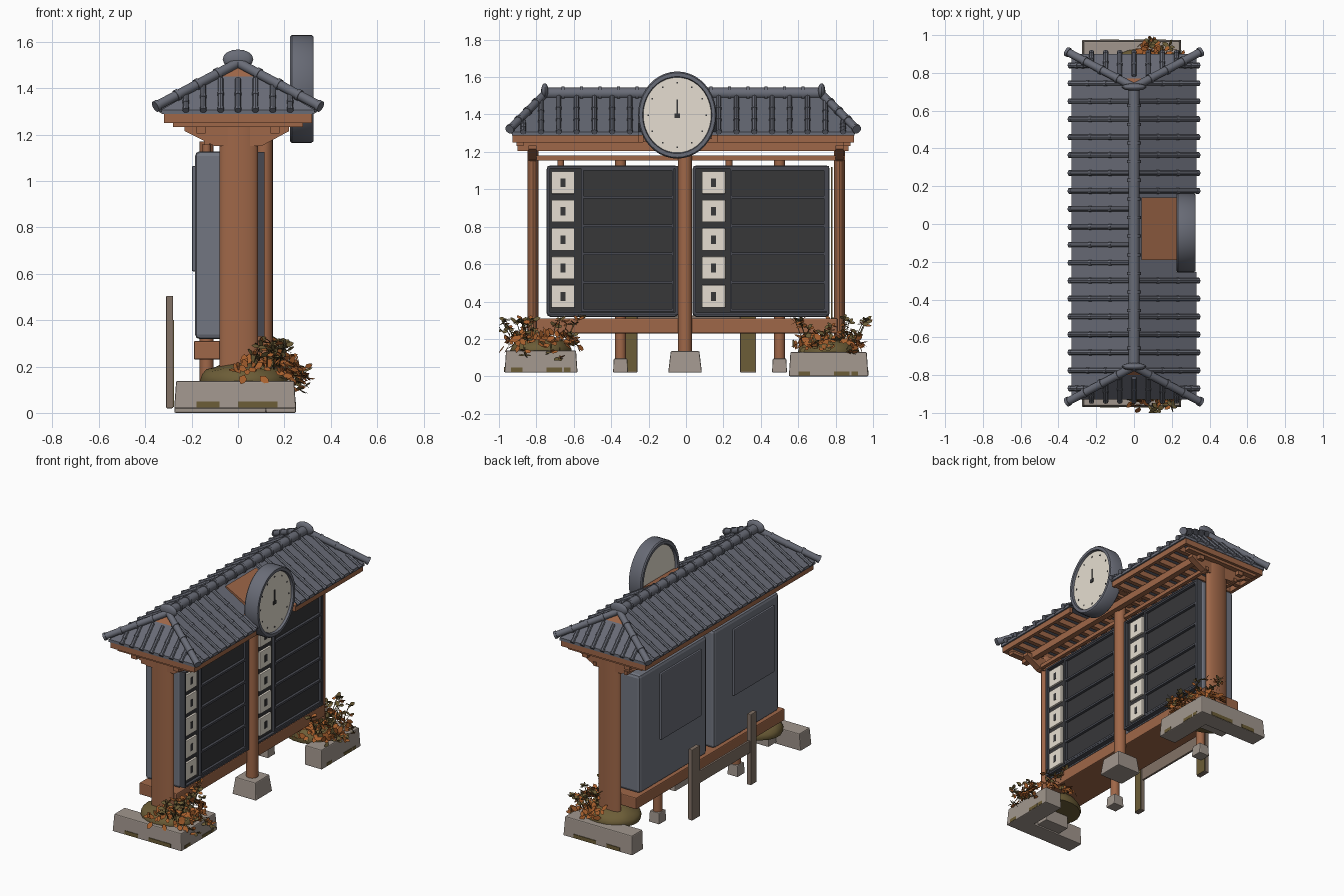
import bpy, bmesh, math, random
from mathutils import Vector, Matrix

random.seed(4)
if "Cube" in bpy.data.objects:
    bpy.data.objects.remove(bpy.data.objects["Cube"])

def material(name, rgb):
    col = [((c / 255 + 0.055) / 1.055) ** 2.4 for c in rgb] + [1]
    m = bpy.data.materials.new(name)
    m.use_nodes = True
    m.diffuse_color = col
    m.node_tree.nodes["Principled BSDF"].inputs["Base Color"].default_value = col
    return m

SLATE = material("slate_grey", (105, 108, 119))
LIGHT = material("light_slate", (114, 118, 129))
FRAME = material("dark_slate", (71, 73, 81))
DARK = material("charcoal", (55, 55, 57))
WOOD = material("brown_wood", (159, 103, 72))
OLD = material("weathered_wood", (130, 114, 102))
STONE = material("pale_stone", (161, 150, 141))
CREAM = material("cream", (230, 222, 209))
RUST = material("rust_leaf", (166, 95, 45))
MOSS = material("olive_moss", (108, 93, 55))

def finish(bm, name, mats, smooth=False, bevel=0):
    bmesh.ops.recalc_face_normals(bm, faces=bm.faces)
    me = bpy.data.meshes.new(name)
    bm.to_mesh(me)
    bm.free()
    for m in mats:
        me.materials.append(m)
    ob = bpy.data.objects.new(name, me)
    bpy.context.collection.objects.link(ob)
    if bevel:
        mod = ob.modifiers.new("bevel", "BEVEL")
        mod.width, mod.segments = bevel, 2
    if smooth:
        bpy.ops.object.select_all(action="DESELECT")
        ob.select_set(True)
        bpy.context.view_layer.objects.active = ob
        bpy.ops.object.shade_smooth_by_angle(angle=math.radians(40))
    return ob

def boxes(name, mat, specs, bevel=0, taper=1):
    bm = bmesh.new()
    for spec in specs:
        mid = [(a + b) / 2 for a, b in spec]
        for v in bmesh.ops.create_cube(bm, size=1)["verts"]:
            k = taper if v.co.z > 0 else 1
            v.co = [m + c * (b - a) * s for m, c, (a, b), s in zip(mid, v.co, spec, (k, k, 1))]
    return finish(bm, name, [mat], bevel=bevel)

def prism(bm, pts, vec):
    face = bm.faces.new([bm.verts.new(p) for p in pts])
    ext = bmesh.ops.extrude_face_region(bm, geom=[face])["geom"]
    top = [g for g in ext if isinstance(g, bmesh.types.BMVert)]
    bmesh.ops.translate(bm, vec=vec, verts=top)
    return top

def add_rod(bm, a, b, r, seg=10):
    a, b = Vector(a), Vector(b)
    rot = (b - a).to_track_quat("Z", "Y").to_matrix().to_4x4()
    bmesh.ops.create_cone(bm, cap_ends=True, segments=seg, radius1=r, radius2=r,
                          depth=(b - a).length, matrix=Matrix.Translation((a + b) / 2) @ rot)

def add_tile_roll(bm, a, b, r, rings, seg=10):
    # round roof roll with overlapping collars
    a, b = Vector(a), Vector(b)
    add_rod(bm, a, b, r, seg)
    d = (b - a).normalized() * 0.008
    for i in range(rings):
        p = a.lerp(b, (i + 1) / rings)
        add_rod(bm, p - d, p + d, r * 1.2, seg)

# ---- Roof: hipped solid with small gable vents, notched for the clock ----
RIDGE, EAVE, HX, HY, RY, CY = 1.50, 1.307, 0.33, 0.915, 0.74, -0.015
def roof_z(x):
    return RIDGE - (RIDGE - EAVE) * abs(x) / HX

bm = bmesh.new()
low = [bm.verts.new((sx * HX, CY + sy * HY, 1.288)) for sx, sy in ((-1, -1), (1, -1), (1, 1), (-1, 1))]
eave = [bm.verts.new((v.co.x, v.co.y, EAVE)) for v in low]
r0, r1 = (bm.verts.new((0, CY + s * RY, RIDGE)) for s in (-1, 1))
for f in [low, (eave[0], eave[1], r0), (eave[2], eave[3], r1), (eave[1], eave[2], r1, r0),
          (eave[3], eave[0], r0, r1)] + [(low[i - 1], low[i], eave[i], eave[i - 1]) for i in range(4)]:
    bm.faces.new(f)
for co, no in (((0, -0.255, 0), (0, 1, 0)), ((0, 0.165, 0), (0, 1, 0)),
               ((0.224, 0, 0), (1, 0, 0)), ((0, 0, 1.45), (0, 0, 1))):
    bmesh.ops.bisect_plane(bm, geom=bm.verts[:] + bm.edges[:] + bm.faces[:], plane_co=co, plane_no=no)
bm.normal_update()
notch = []
for f in bm.faces:
    c = f.calc_center_median()
    f.material_index = int(abs(f.normal.y) > 0.4 and c.z > 1.45)
    if c.x > 0.224 and -0.255 < c.y < 0.165:
        notch.append(f)
bmesh.ops.delete(bm, geom=notch, context="FACES")
finish(bm, "roof_body", [SLATE, WOOD])

# Tile rolls down the long slopes and the hip ends
bm = bmesh.new()
for i in range(-9, 10):
    y = CY + i * 0.095
    over = max(0, abs(y - CY) - RY) / (HY - RY)
    for s in (-1, 1):
        x0 = s * (0.02 + over * HX)
        if abs(x0) < HX - 0.03 and not (s > 0 and -0.25 < y < 0.16):
            add_tile_roll(bm, (x0, y, roof_z(x0) + 0.005), (s * 0.337, y, EAVE + 0.003), 0.013, 3, 8)
for s in (-1, 1):
    for i in range(-3, 4):
        x = i * 0.075
        t = max(abs(x) / HX, 0.33)
        add_tile_roll(bm, (x, CY + s * (RY + t * (HY - RY)), RIDGE - t * (RIDGE - EAVE) + 0.004),
                      (x, CY + s * (HY + 0.006), EAVE + 0.003), 0.012, 2, 8)
finish(bm, "roof_tile_rolls", [SLATE], True)

# Ridge roll, hip rolls and end knobs
bm = bmesh.new()
add_tile_roll(bm, (0, CY - RY, 1.513), (0, CY + RY, 1.513), 0.03, 15, 12)
for sy in (-1, 1):
    for sx in (-1, 1):
        add_tile_roll(bm, (0, CY + sy * RY, 1.51), (sx * 0.35, CY + sy * 0.925, 1.324), 0.021, 4, 12)
    knob = Matrix.Translation((0, CY + sy * RY, 1.525)) @ Matrix.Diagonal((0.066, 0.02, 0.042, 1))
    bmesh.ops.create_uvsphere(bm, u_segments=16, v_segments=8, radius=1, matrix=knob)
finish(bm, "roof_ridge_and_hips", [SLATE], True)

# ---- Timber under the roof ----
frame = [((-0.32, -0.298), (-0.925, 0.895), (1.25, 1.29)),
         ((0.298, 0.32), (-0.925, -0.255), (1.25, 1.29)), ((0.298, 0.32), (0.165, 0.895), (1.25, 1.29))]
for s in (-1, 1):
    y = CY + s * 0.9
    frame += [((-0.32, 0.32), (y - 0.012, y + 0.012), (1.25, 1.29)),
              ((-0.28, 0.28), (y * 0.97 - 0.02, y * 0.97 + 0.02), (1.232, 1.252)),
              ((s * 0.16 - 0.02, s * 0.16 + 0.02), (-0.9, 0.87), (1.205, 1.252))]
boxes("eave_frame", WOOD, frame)
boxes("rafters", WOOD, [((-0.3, 0.22 if -3 < i < 2 else 0.3), (CY + i * 0.1 - 0.015, CY + i * 0.1 + 0.015), (1.252, 1.289))
                        for i in range(-8, 9)])
boxes("top_rails", WOOD, [((x - 0.012, x + 0.012), (-0.84, 0.85), (1.155, 1.18)) for x in (-0.135, 0.1)])
bm = bmesh.new()
for y in (-0.842, 0.798):
    prism(bm, [(x, y, z) for x, z in ((-0.23, 1.235), (-0.23, 1.215), (-0.1, 1.15), (0.1, 1.15),
                                      (0.22, 1.215), (0.22, 1.235))], (0, 0.044, 0))
finish(bm, "post_brackets", [WOOD])

# ---- Posts ----
for name, y in (("front_post", -0.818), ("back_post", 0.82)):
    bm = bmesh.new()
    add_rod(bm, (0, 0, 0.1), (0, 0, 1.26), 0.083, 24)
    for v in bm.verts:
        v.co = (v.co.x + 0.003, v.co.y * 0.36 + y, v.co.z)
    finish(bm, name, [WOOD], True)
boxes("back_post_moss_strip", MOSS, [((-0.04, 0.04), (0.776, 0.784), (0.31, 1.12))])
bm = bmesh.new()
add_rod(bm, (0.112, -0.005, 0.1), (0.112, -0.005, 1.26), 0.038, 20)
for y, z0, z1, r in ((-0.35, 0.06, 1.17, 0.03), (0.5, 0.06, 1.17, 0.03), (-0.67, 1.1, 1.16, 0.018), (0.23, 1.1, 1.16, 0.018)):
    add_rod(bm, (-0.135, y, z0), (-0.135, y, z1), r, 16)
finish(bm, "middle_posts", [WOOD], True)
boxes("centre_post_base", STONE, [((0.022, 0.202), (-0.095, 0.085), (0.02, 0.135))], 0.006, 0.85)
boxes("rear_post_bases", STONE, [((-0.175, -0.095), (y - 0.04, y + 0.04), (0.02, 0.095)) for y in (-0.35, 0.5)], 0.005, 0.9)
boxes("lower_beam", WOOD, [((-0.19, 0.095), (-0.8, 0.81), (0.23, 0.31))], 0.006)

# ---- Two display cabinets ----
for side, y0, y1, plate_y, slot, rear in (
        ("front", -0.745, -0.04, (-0.72, -0.595), (-0.555, -0.07), (-0.68, -0.24)),
        ("back", 0.035, 0.768, (0.085, 0.21), (0.24, 0.745), (0.11, 0.55))):
    boxes(side + "_cabinet", LIGHT, [((-0.185, 0.085), (y0, y1), (0.318, 1.128))], 0.02)
    boxes(side + "_cabinet_rear_panel", SLATE, [((-0.199, -0.18), rear, (0.61, 1.065))], 0.006)
    boxes(side + "_display_board", DARK, [((0.07, 0.094), (y0 + 0.01, y1 - 0.008), (0.335, 1.12))])
    boxes(side + "_display_rim", FRAME, [((0.07, 0.115), (y, y + 0.014), (0.33, 1.123)) for y in (y0 + 0.004, y1 - 0.018)]
          + [((0.07, 0.115), (y0 + 0.004, y1 - 0.004), (z, z + 0.012)) for z in (0.33, 1.112)])
    lines = [((0.09, 0.112), slot, (z - 0.007, z + 0.007)) for z in [0.353 + i * 0.151 for i in range(6)]]
    lines += [((0.09, 0.112), (y - 0.006, y + 0.006), (0.346, 1.115)) for y in slot]
    boxes(side + "_slot_frame", FRAME, lines)
    rows = [0.428 + i * 0.152 for i in range(5)]
    boxes(side + "_number_plates", CREAM, [((0.09, 0.108), plate_y, (z - 0.06, z + 0.06)) for z in rows], 0.004)
    m = sum(plate_y) / 2
    boxes(side + "_plate_marks", DARK, [((0.106, 0.11), (m - 0.013, m + 0.013), (z - 0.025, z + 0.022)) for z in rows])

# ---- Clock on its sloping wooden mount ----
def lathe(name, mat, profile):
    bm = bmesh.new()
    vs = [bm.verts.new((x, 0, r)) for x, r in profile]
    es = [bm.edges.new(pair) for pair in zip(vs, vs[1:])]
    bmesh.ops.spin(bm, geom=vs + es, axis=(1, 0, 0), cent=(0, 0, 0), angle=math.tau, steps=40)
    bmesh.ops.remove_doubles(bm, verts=bm.verts, dist=0.0005)
    for v in bm.verts:
        v.co = (v.co.x, v.co.y * 0.9 - 0.047, v.co.z + 1.397)
    finish(bm, name, [mat], True)

lathe("clock_rim", SLATE, [(0.24, 0.2), (0.225, 0.206), (0.225, 0.226), (0.232, 0.233), (0.316, 0.233),
                           (0.325, 0.226), (0.325, 0.206), (0.305, 0.2), (0.24, 0.2)])
lathe("clock_faces", CREAM, [(0.243, 0), (0.243, 0.204), (0.31, 0.204), (0.31, 0)])
hands = [((0.305, 0.314), (-0.05, -0.044), (1.397, 1.48)), ((0.305, 0.315), (-0.062, -0.032), (1.382, 1.405))]
for i in range(12):
    y, z = (c + f(i * math.tau / 12) * r for c, f, r in ((-0.047, math.sin, 0.155), (1.397, math.cos, 0.172)))
    hands.append(((0.305, 0.313), (y - 0.004, y + 0.004), (z - 0.004, z + 0.004)))
boxes("clock_hands", DARK, hands)
bm = bmesh.new()
prism(bm, [(x, -0.19, z) for x, z in ((0.04, 1.27), (0.235, 1.27), (0.235, 1.385), (0.04, 1.488))], (0, 0.33, 0))
finish(bm, "clock_mount", [WOOD])

# ---- Low rear fence ----
boxes("rear_fence", OLD, [((-0.31, -0.28), (-0.325, -0.26), (0.02, 0.505)), ((-0.31, -0.28), (0.29, 0.375), (0.02, 0.505)),
                          ((-0.303, -0.287), (-0.3, 0.33), (0.24, 0.325))], 0.004)
boxes("fence_moss", MOSS, [((-0.282, -0.276), (-0.32, -0.265), (0.025, 0.4)), ((-0.282, -0.276), (0.295, 0.37), (0.025, 0.4))])

# ---- Corner planters: L-shaped kerb, mound and leaves ----
def add_leaf(bm, base, out, up, ln, mi):
    out = out.normalized()
    wide = out.cross(up).normalized() * ln * 0.3
    pts = [base + out * ln * t + wide * w for t, w in ((0, 0), (0.35, 1), (0.75, 0.8), (1, 0), (0.75, -0.8), (0.35, -1))]
    bm.faces.new([bm.verts.new((p.x, max(-1, min(1, p.y)), max(p.z, 0.04))) for p in pts]).material_index = mi

def jitter(s):
    return Vector([random.uniform(-s, s) for _ in range(3)])

for side, s, out_y, in_y, z0, z1 in (("front", -1, 0.97, 0.58, 0.02, 0.138), ("back", 1, 0.975, 0.55, 0.0, 0.13)):
    ym = s * (out_y + in_y) / 2
    bm = bmesh.new()
    kerb = ((-0.275, out_y), (0.25, out_y), (0.25, in_y), (0.12, in_y), (0.12, out_y - 0.12), (-0.275, out_y - 0.12))
    for v in prism(bm, [(x, s * y, z0) for x, y in kerb], (0, 0, z1 - z0)):
        v.co = (v.co.x * 0.97, ym + (v.co.y - ym) * 0.96, v.co.z)
    finish(bm, side + "_planter", [STONE], bevel=0.006)
    boxes(side + "_post_footing", STONE, [((-0.09, 0.09), (s * 0.82 - 0.055, s * 0.82 + 0.055), (0.03, 0.14))], 0.005)
    bm = bmesh.new()
    mound = Matrix.Translation((0.025, ym, z1)) @ Matrix.Diagonal((0.19, 0.165, 0.085, 1))
    bmesh.ops.create_icosphere(bm, subdivisions=3, radius=1, matrix=mound)
    for v in bm.verts:
        v.co.z = max(v.co.z + random.uniform(-0.006, 0.006), z1 - 0.02)
    finish(bm, side + "_soil_mound", [MOSS], True)
    patches = []
    for c, w in ((-0.13, 0.05), (0.07, 0.07), (0.14, 0.03)):
        patches += [((c - w, c + w), sorted((s * out_y + s * 0.002, s * out_y - s * 0.006)), (z0 + 0.004, z0 + 0.03)),
                    ((0.244, 0.251), (ym + c - w * 0.6, ym + c + w * 0.6), (z0 + 0.004, z0 + 0.026))]
    boxes(side + "_planter_moss", MOSS, patches)
    bm = bmesh.new()
    for i in range(120):  # low rust foliage hugging the mound
        a, h = random.uniform(-1.9, 1.9), random.uniform(0.15, 1)
        n = Vector((math.cos(a), math.sin(a), h * 1.3)).normalized()
        p = mound @ (n * random.uniform(1.05, 1.3)) + Vector((0.03, 0, 0))
        add_leaf(bm, p, n.cross(jitter(1)) + n * 0.25, n + jitter(0.3), random.uniform(0.04, 0.06), int(random.random() < 0.15))
    for i in range(30):  # olive sprigs standing up or trailing outwards
        u = random.uniform(-1, 1)
        root = Vector((random.uniform(0.05, 0.19), ym + u * 0.16, z1 + 0.05))
        tip = root + Vector((random.uniform(-0.02, 0.06), u * 0.05, random.uniform(0.03, 0.13)))
        if i % 5 == 0:
            tip = Vector((random.uniform(0.25, 0.3), root.y, random.uniform(0.08, 0.22)))
        w = Vector((0.002, 0.002, 0))
        bm.faces.new([bm.verts.new(p) for p in (root - w, root + w, tip + w, tip - w)]).material_index = 1
        for k in range(5):
            a = k * math.tau / 5 + random.uniform(-0.4, 0.4)
            out = Vector((math.cos(a), math.sin(a), random.uniform(-0.4, 0.8)))
            add_leaf(bm, tip, out, Vector((0.5, 0, 1)) + jitter(0.9), random.uniform(0.03, 0.045), int(random.random() < 0.65))
    finish(bm, side + "_leaves", [RUST, MOSS])
